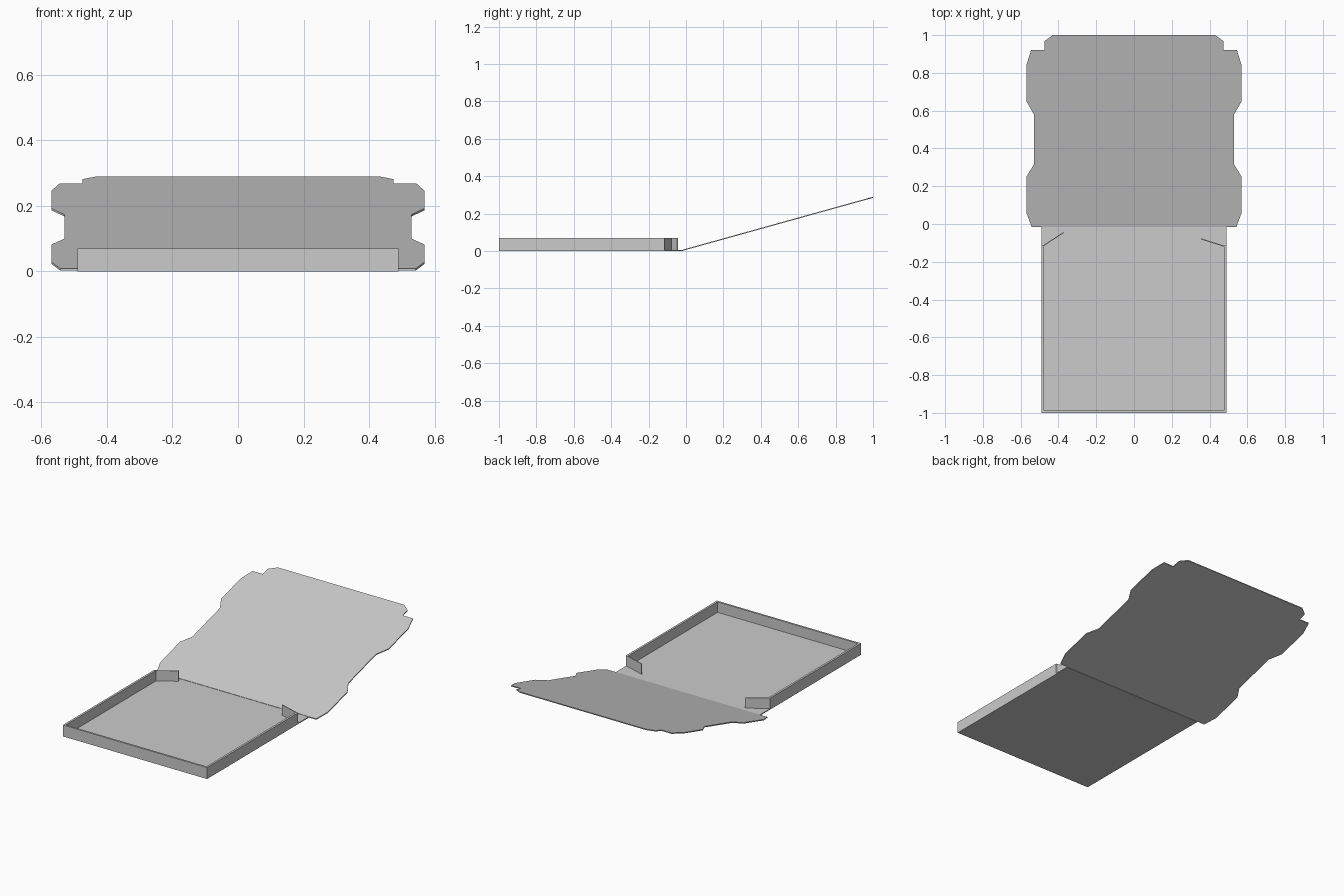
import bpy
import bmesh

if "Cube" in bpy.data.objects:
    bpy.data.objects.remove(bpy.data.objects["Cube"])


def sheet(name, outline, bottom, height):
    """Extrude a flat outline upwards; bottom(y) gives the underside height."""
    bm = bmesh.new()
    face = bm.faces.new([bm.verts.new((x, y, bottom(y))) for x, y in outline])
    top = bmesh.ops.extrude_face_region(bm, geom=[face])["geom"]
    verts = [v for v in top if isinstance(v, bmesh.types.BMVert)]
    bmesh.ops.translate(bm, verts=verts, vec=(0, 0, height))
    if not any(face in e.link_faces for e in bm.edges):
        bm.faces.new([v for v in bm.verts if v not in verts])
    bmesh.ops.recalc_face_normals(bm, faces=bm.faces[:])
    mesh = bpy.data.meshes.new(name)
    bm.to_mesh(mesh)
    bm.free()
    obj = bpy.data.objects.new(name, mesh)
    bpy.context.collection.objects.link(obj)
    return obj


def mirrored(half):
    return half + [(-x, y) for x, y in reversed(half)]


def flat(y):
    return 0.0


CARD = 0.006    # cardboard thickness
WALL = 0.07     # tray wall height
W = 0.49        # tray half width
INNER = 0.477   # inner face of the folded walls
HINGE = -0.015

# Tray floor
sheet("tray_floor", mirrored([(W, -1), (W, HINGE)]), flat, CARD)

# Folded front and side walls, one U-shaped strip
sheet("tray_walls", [(-W, -0.115), (-W, -1), (W, -1), (W, -0.115),
                     (INNER, -0.115), (INNER, -0.988),
                     (-INNER, -0.988), (-INNER, -0.115)], flat, WALL)

# Loose corner flaps, each bent inwards at its own angle
for name, a, b in (("left_flap", (-0.484, -0.115), (-0.372, -0.042)),
                   ("right_flap", (0.484, -0.117), (0.355, -0.076))):
    t = 0.0055
    sheet(name, [a, b, (b[0], b[1] - t), (a[0], a[1] - t)], flat, WALL)

# Lid with side tabs and front tuck, tilted up from the hinge
lid_half = [(0.49, HINGE), (0.542, HINGE), (0.57, 0.06), (0.57, 0.25),
            (0.53, 0.315), (0.53, 0.58), (0.57, 0.65), (0.57, 0.84),
            (0.545, 0.92), (0.475, 0.92), (0.475, 0.968), (0.43, 1.0)]
sheet("lid", mirrored(lid_half),
      lambda y: 0.002 + 0.278 * (y - HINGE), CARD)
